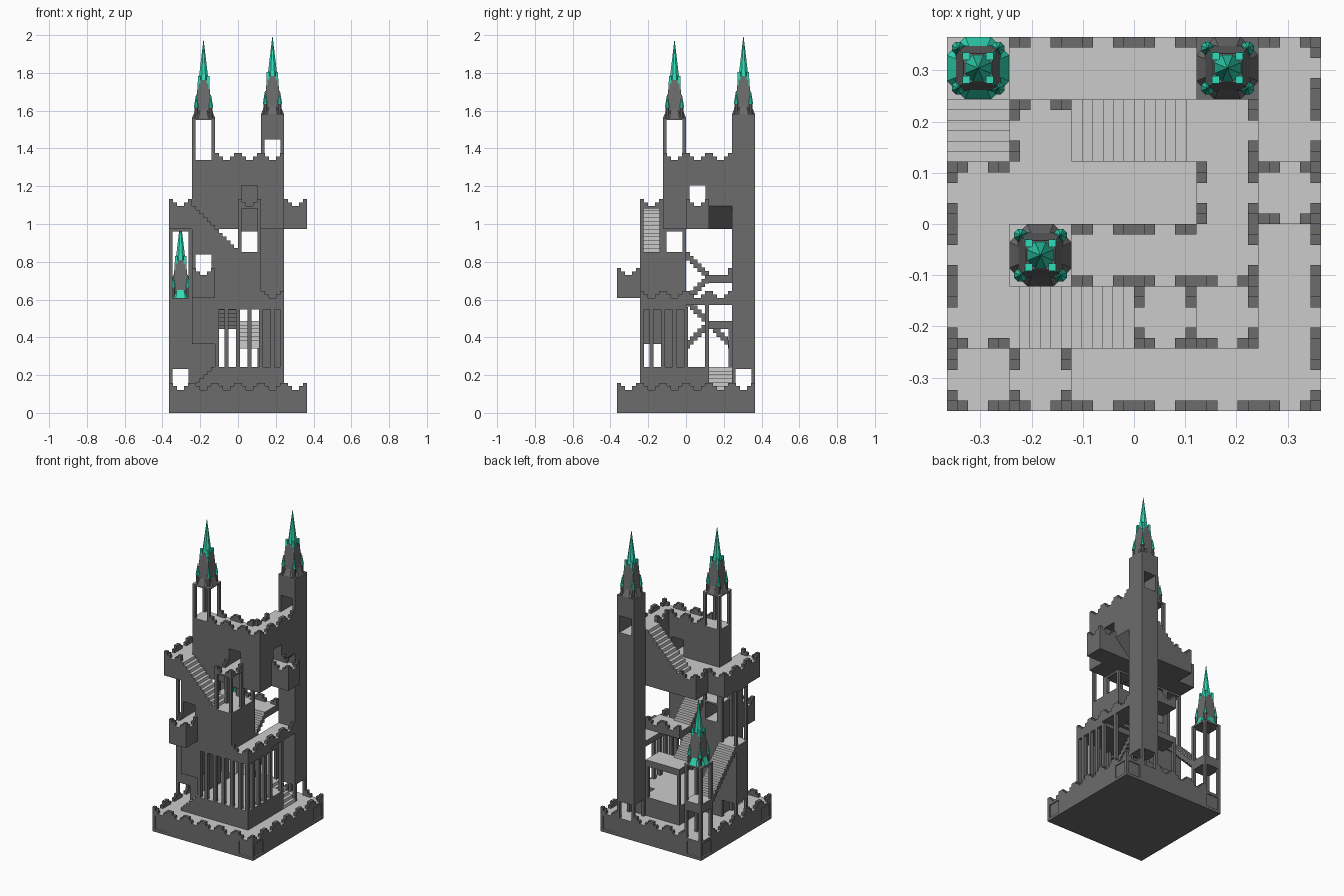
import bpy, bmesh, math
from mathutils import Matrix, Vector

if "Cube" in bpy.data.objects:
    bpy.data.objects.remove(bpy.data.objects["Cube"])

U = 0.73 / 6          # one grid cell; all helpers work in cells
parts = {}


def material(name, r, g, b):
    m = bpy.data.materials.new(name)
    m.diffuse_color = (r, g, b, 1)
    m.use_nodes = True
    m.node_tree.nodes["Principled BSDF"].inputs["Base Color"].default_value = m.diffuse_color
    return m


teal = material("teal_roof", 0.03, 0.72, 0.48)
dark = material("dark_stone", 0.15, 0.15, 0.15)
light = material("light_paving", 0.8, 0.8, 0.8)


def part(name):
    return parts.setdefault(name, bmesh.new())


def box(name, x0, x1, y0, y1, z0, z1, paved=((0, 0, 1),)):
    # faces pointing along a paved direction get the light material
    c = Vector(((x0 + x1) / 2 - 3, (y0 + y1) / 2 - 3, (z0 + z1) / 2)) * U
    s = Matrix.Diagonal(((x1 - x0) * U, (y1 - y0) * U, (z1 - z0) * U, 1))
    made = bmesh.ops.create_cube(part(name), size=1, matrix=Matrix.Translation(c) @ s)
    for f in {f for v in made["verts"] for f in v.link_faces}:
        f.normal_update()
        if any(f.normal.dot(Vector(d)) > .9 for d in paved):
            f.material_index = 1


def cone(name, x, y, z0, z1, r0, r1, n):
    m = Matrix.Translation(Vector((x - 3, y - 3, (z0 + z1) / 2)) * U) @ Matrix.Rotation(math.pi / n, 4, 'Z')
    bmesh.ops.create_cone(part(name), cap_ends=True, segments=n, radius1=r0 * U,
                          radius2=r1 * U, depth=(z1 - z0) * U, matrix=m)


def merlons(name, sides, i, j, z):
    # stepped battlements at both ends of each named cell edge
    t = 0.17
    for s in sides:
        for a, b, h in ((0, t, .31), (t, 2 * t, .16), (1 - 2 * t, 1 - t, .16), (1 - t, 1, .31)):
            if s in "SN":
                y = j if s == "S" else j + 1 - t
                box(name, i + a, i + b, y, y + t, z, z + h, ())
            else:
                x = i if s == "W" else i + 1 - t
                box(name, x, x + t, j + a, j + b, z, z + h, ())


def frame(name, i, j, z0, z1, is_open="xy"):
    # four corner posts and a lintel; closed sides become walls
    t = 0.15
    for dx in (0, 1 - t):
        for dy in (0, 1 - t):
            box(name, i + dx, i + dx + t, j + dy, j + dy + t, z0, z1 - .1)
    box(name, i, i + 1, j, j + 1, z1 - .1, z1)
    for d in (0, 1 - t):
        if "x" not in is_open:
            box(name, i + d, i + d + t, j, j + 1, z0, z1)
        if "y" not in is_open:
            box(name, i, i + 1, j + d, j + d + t, z0, z1)


def stair(name, i, j, dx, dy, n, z0, bottom=None):
    # n cells long, climbing one cell per cell; treads and risers are light
    paved = ((0, 0, 1), (-dx, -dy, 0))
    for k in range(6 * n):
        a, b, top = k / 6, (k + 1) / 6, z0 + (k + 1) / 6
        low = bottom if bottom is not None else top - .36
        if dx:
            x = (i + a) if dx > 0 else (i + n - b)
            box(name, x, x + 1 / 6, j, j + 1, low, top, paved)
        else:
            y = (j + a) if dy > 0 else (j + n - b)
            box(name, i, i + 1, y, y + 1 / 6, low, top, paved)


def spire(name, i, j, z, base_teal=False):
    x, y = i + .5, j + .5
    stone, roof = name + "_stone", name + "_roof"
    cone(roof if base_teal else stone, x, y, z, z + .35, .54, .38, 8)
    cone(stone, x, y, z + .1, z + 1.65, .53, .33, 4)
    cone(stone, x, y, z + .35, z + 1.2, .38, .27, 8)
    for a in (-1, 1):
        for b in (-1, 1):
            # corner pinnacle, sloping rib and crown block
            px, py = x + a * .32, y + b * .32
            cone(stone, px, py, z, z + .45, .1, .08, 8)
            cone(roof, px, py, z + .45, z + 1.05, .11, 0, 8)
            cone(roof, x + a * .24, y + b * .24, z + .8, z + 1.75, .08, 0, 4)
            px, py = x + a * .19, y + b * .19
            box(roof, px - .06, px + .06, py - .06, py + .06, z + 1.5, z + 1.83, ())
    cone(roof, x, y, z + 1.65, z + 3.44, .23, 0, 8)


# base with recessed corner panels
for z0, z1 in ((0, .15), (.85, 1)):
    box("base", 0, 6, 0, 6, z0, z1)
box("base", .05, 5.95, .05, 5.95, .15, .85)
box("base", .85, 5.15, 0, 6, .15, .85)
box("base", 0, 6, .85, 5.15, .15, .85)
for x in (0, 5.85):
    for y in (0, 5.85):
        box("base", x, x + .15, y, y + .15, .15, .85)
for k in range(6):
    merlons("base_battlements", "S", k, 0, 1)
    merlons("base_battlements", "E", 5, k, 1)
    if k not in (0, 4):
        merlons("base_battlements", "N", k, 5, 1)
    if k < 5:
        merlons("base_battlements", "W", 0, k, 1)

# lower hall: plinth, entrance stairs, arcade and floor above
box("hall_plinth", 2, 5, 1, 4, 1, 2)
box("hall_plinth", 2, 4, 4, 5, 1, 2)
stair("entrance_stairs", 1, 1, 1, 0, 1, 1, 1)
stair("entrance_stairs", 4, 4, -1, 0, 1, 1, 1)
for k in range(7):
    c = min(max(2 + k * .5, 2.09), 4.91)
    box("arcade_columns", c - .09, c + .09, 1, 1.18, 2, 4.6)
for k in range(1, 5):
    c = 1 + k * .5
    box("arcade_columns", 4.82, 5, c - .09, c + .09, 2, 4.6)
box("hall_floor", 1, 5, 1, 3, 4.5, 5)
box("hall_floor", 4, 5, 3, 5, 4.7, 5)
merlons("hall_battlements", "SE", 4, 1, 5)
for j in (2, 3, 4):
    merlons("hall_battlements", "E", 4, j, 5)
box("arcade_columns", 4.83, 5, 3.83, 4, 2, 4.7)

# inner switchback stairs and landings
stair("inner_stairs", 3, 3, 0, 1, 1, 3)
box("inner_landing", 2, 4, 4, 5, 3.65, 4)
for x in (2, 3.85):
    box("inner_landing", x, x + .15, 4.85, 5, 2, 3.7)
stair("inner_stairs", 2, 3, 0, -1, 1, 4)
stair("middle_stairs", 3, 3, 0, 1, 1, 5)
box("middle_landing", 2, 4, 4, 5, 5.65, 6)
merlons("middle_landing", "N", 2, 4, 6)
merlons("middle_landing", "N", 3, 4, 6)
stair("middle_stairs", 2, 3, 0, -1, 1, 6)

# west tower, bridge stairs and the low turret
frame("west_tower", 0, 2, 1, 2)
box("west_tower", 0, 1, 2, 3, 2, 5)
frame("west_tower", 0, 2, 5, 8)
stair("bridge_stairs", 0, 4, 0, -1, 1, 3)
stair("bridge_stairs", 0, 3, 0, -1, 1, 4)
frame("low_turret", 0, 5, 1, 2.6)
box("low_turret", 0, 1, 5, 6, 2.5, 3)
frame("low_turret", 0, 5, 3, 5)
spire("low_spire", 0, 5, 5, True)

# front mass with overhang, balcony and porch turret
box("front_block", 1, 2, 1, 2, 3, 6)
box("front_block", 1, 2, 2, 3, 1, 6)
frame("front_block", 1, 1, 6, 7, "y")
frame("front_block", 1, 2, 6, 7, "y")
box("front_block", 2, 4, 1, 3, 5, 7)
box("balcony", 1, 2, 0, 1, 5, 6)
merlons("balcony", "SEW", 1, 0, 6)
stair("gallery_stairs", 1, 1, -1, 0, 2, 7, 7)
frame("porch_turret", 3, 1, 7, 9)
merlons("porch_turret", "SEW", 3, 1, 9)
frame("upper_supports", 1, 2, 7, 8)
frame("upper_supports", 3, 2, 7, 8)

# upper gallery and side balcony
box("gallery", 0, 1, 1, 4, 8, 9)
for j in (1, 2, 3):
    merlons("gallery_battlements", "W", 0, j, 9)
merlons("gallery_battlements", "S", 0, 1, 9)
merlons("gallery_battlements", "N", 0, 3, 9)
box("side_balcony", 5, 6, 3, 4, 8, 9)
merlons("side_balcony", "SNE", 5, 3, 9)

# upper hall: floor, corbel, walls with doorways, roof stair
box("upper_floor", 1, 5, 2, 4, 8, 9)
box("upper_floor", 1, 4, 4, 5, 8, 9)
merlons("upper_floor", "WN", 1, 4, 9)
bm = part("sloped_corbel")
vs = [bm.verts.new(Vector((x - 3, y - 3, z)) * U) for y in (4, 5) for x, z in ((4, 8), (5, 9), (4, 9))]
for f in ((0, 1, 2), (3, 5, 4), (0, 3, 4, 1), (1, 4, 5, 2), (2, 5, 3, 0)):
    bm.faces.new([vs[k] for k in f])
box("upper_walls", 1, 3, 2, 3, 9, 11)
box("upper_walls", 4, 5, 2, 3, 9, 11)
frame("upper_walls", 3, 2, 9, 10, "y")
frame("upper_walls", 4, 3, 9, 10, "x")
box("upper_walls", 3, 4, 2, 3, 10, 11)
box("upper_walls", 4, 5, 3, 4, 10, 11)
box("upper_walls", 4, 5, 4, 5, 9, 11)
stair("roof_stairs", 2, 4, 1, 0, 2, 9, 9)
for i in (2, 3, 4):
    merlons("roof_battlements", "S", i, 2, 11)
for i in (2, 3):
    merlons("roof_battlements", "N", i, 2, 11)
merlons("roof_battlements", "W", 4, 3, 11)
for j in (2, 3, 4):
    merlons("roof_battlements", "E", 4, j, 11)

# front spire tower
frame("front_spire_tower", 1, 2, 11, 12.84)
spire("front_spire", 1, 2, 12.84)

# tall back tower
frame("tall_tower", 4, 5, 1, 2)
box("tall_tower", 4, 5, 5, 6, 2, 11)
frame("tall_tower", 4, 5, 11, 12, "y")
box("tall_tower", 4, 5, 5, 6, 12, 13, ())
spire("tall_spire", 4, 5, 13)

# turn every part into an object
for name, bm in parts.items():
    bmesh.ops.recalc_face_normals(bm, faces=bm.faces)
    me = bpy.data.meshes.new(name)
    bm.to_mesh(me)
    bm.free()
    for m in ([teal] if name.endswith("_roof") else [dark, light]):
        me.materials.append(m)
    bpy.context.collection.objects.link(bpy.data.objects.new(name, me))
